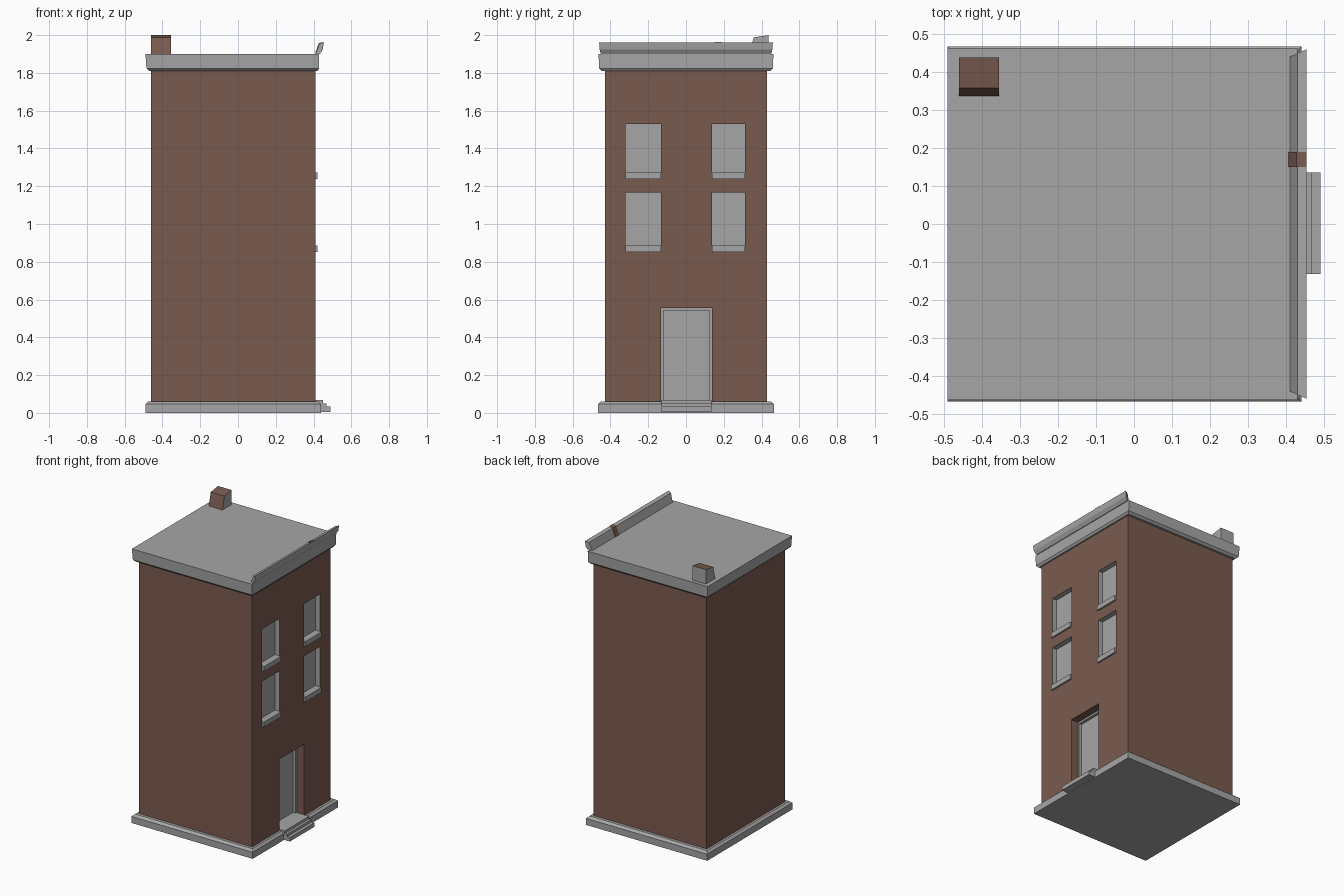
import bpy, bmesh
from mathutils import Vector

if "Cube" in bpy.data.objects:
    bpy.data.objects.remove(bpy.data.objects["Cube"])


def material(name, rgb):
    m = bpy.data.materials.new(name)
    m.diffuse_color = (*rgb, 1)
    m.use_nodes = True
    m.node_tree.nodes["Principled BSDF"].inputs["Base Color"].default_value = m.diffuse_color
    return m


STONE = material("grey stone", (0.39, 0.38, 0.38))
BRICK = material("brown brick", (0.195, 0.105, 0.078))


def finish(name, bm, mats):
    bmesh.ops.recalc_face_normals(bm, faces=bm.faces)
    me = bpy.data.meshes.new(name)
    bm.to_mesh(me)
    bm.free()
    for m in mats:
        me.materials.append(m)
    ob = bpy.data.objects.new(name, me)
    bpy.context.collection.objects.link(ob)
    return ob


def loft(name, rings, mat):
    """Stack of rectangles (x0, x1, y0, y1, z), capped at both ends."""
    bm = bmesh.new()
    loops = [[bm.verts.new(p) for p in ((a, c, z), (b, c, z), (b, d, z), (a, d, z))]
             for a, b, c, d, z in rings]
    for lo, hi in zip(loops, loops[1:]):
        for i in range(4):
            j = (i + 1) % 4
            bm.faces.new((lo[i], lo[j], hi[j], hi[i]))
    bm.faces.new(loops[0])
    bm.faces.new(loops[-1])
    return finish(name, bm, [mat])


def box(name, x0, x1, y0, y1, z0, z1, mat):
    return loft(name, [(x0, x1, y0, y1, z0), (x0, x1, y0, y1, z1)], mat)


def prism(name, profile, y0, y1, mats, flare=0.0):
    """x/z profile run along y; flare mitres the ends outward with x."""
    bm = bmesh.new()
    xmin = min(p[0] for p in profile)
    a = [bm.verts.new((x, y0 - flare * (x - xmin), z)) for x, z in profile]
    b = [bm.verts.new((x, y1 + flare * (x - xmin), z)) for x, z in profile]
    n = len(profile)
    for i in range(n):
        j = (i + 1) % n
        bm.faces.new((a[i], a[j], b[j], b[i]))
    bm.faces.new(a)
    bm.faces.new(b)
    return finish(name, bm, mats)


# Brick walls: the +x face is cut into a grid, openings are pushed inward
FRONT = 0.41
bm = bmesh.new()
bmesh.ops.create_cube(bm, size=1)
for v in bm.verts:
    v.co = Vector((FRONT if v.co.x > 0 else -0.46,
                   0.43 if v.co.y > 0 else -0.43,
                   1.83 if v.co.z > 0 else 0.04))


def facade():
    return [f for f in bm.faces if f.calc_center_median().x > FRONT - 0.001]


def cut(co, no):
    fs = facade()
    geom = fs + list({e for f in fs for e in f.edges}) + list({v for f in fs for v in f.verts})
    bmesh.ops.bisect_plane(bm, geom=geom, plane_co=co, plane_no=no)


for y in (-0.32, -0.132, 0.137, 0.312):
    cut((0, y, 0), (0, 1, 0))
for z in (0.06, 0.555, 0.87, 1.167, 1.25, 1.53):
    cut((0, 0, z), (0, 0, 1))


def kind(c):
    if -0.132 < c.y < 0.137:
        return "door" if 0.06 < c.z < 0.555 else None
    rows = 0.87 < c.z < 1.167 or 1.25 < c.z < 1.53
    return "window" if rows and -0.32 < c.y < 0.312 else None


for f in facade():
    k = kind(f.calc_center_median())
    if not k:
        continue
    depth = 0.035 if k == "window" else 0.075
    new = bmesh.ops.extrude_discrete_faces(bm, faces=[f])["faces"][0]
    for v in new.verts:
        v.co.x -= depth
    new.material_index = 1
    if k == "window":
        for e in new.edges:
            for g in e.link_faces:
                g.material_index = 1
finish("brick_walls", bm, [BRICK, STONE])

# Plinth and cornice
loft("plinth", [(-0.49, 0.44, -0.467, 0.467, 0), (-0.49, 0.44, -0.467, 0.467, 0.046),
                (-0.475, 0.425, -0.45, 0.45, 0.06)], STONE)
loft("cornice", [(-0.47, 0.42, -0.445, 0.445, 1.81), (-0.485, 0.43, -0.46, 0.46, 1.824),
                 (-0.49, 0.43, -0.463, 0.463, 1.90)], STONE)

# Leaning parapet over the street side, with its small brick patch
lean = [(0.41, 1.898), (0.43, 1.955), (0.454, 1.962), (0.449, 1.925), (0.434, 1.90)]
prism("parapet", lean, -0.44, 0.44, [STONE], 0.45)
prism("parapet_patch", [(0.407, 1.90), (0.428, 1.957), (0.454, 1.9645), (0.45, 1.95)],
      0.15, 0.19, [BRICK])

# Window sills
for y0, y1 in ((-0.32, -0.132), (0.137, 0.312)):
    for z in (0.852, 1.237):
        box("window_sill", 0.37, 0.422, y0, y1, z, z + 0.035, STONE)

# Door frame lining: two jambs and a head
for y0, y1, z0 in ((-0.132, -0.12, 0.06), (0.125, 0.137, 0.06), (-0.132, 0.137, 0.542)):
    box("door_frame", 0.334, 0.355, y0, y1, z0, 0.555, STONE)

# Entrance steps
for x, z in ((0.49, 0.033), (0.468, 0.05), (0.45, 0.068)):
    box("entrance_step", 0.334, x, -0.131, 0.136, 0.005, z, STONE)

# Chimney: brick street face and top, stone elsewhere
chimney = loft("chimney", [(-0.46, -0.355, 0.335, 0.438, 1.89),
                           (-0.46, -0.355, 0.358, 0.438, 2.0)], STONE)
chimney.data.materials.append(BRICK)
for v in chimney.data.vertices:
    if v.co.z > 1.95 and v.co.y < 0.4:
        v.co.z = 1.988
for p in chimney.data.polygons:
    if p.normal.y < -0.5 or p.normal.z > 0.5:
        p.material_index = 1
